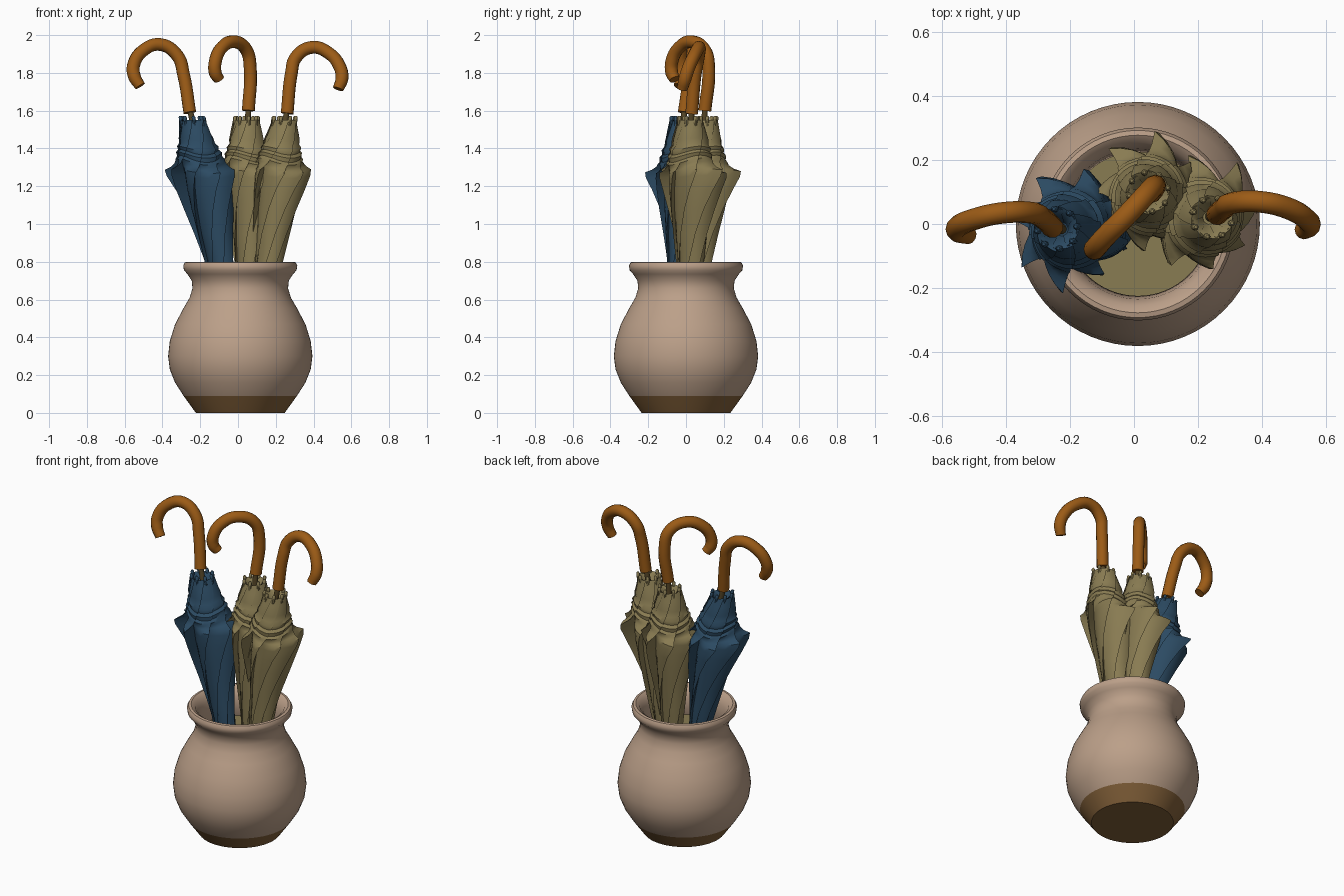
import bpy, bmesh, math, random
from mathutils import Vector

cube = bpy.data.objects.get("Cube")
if cube:
    bpy.data.objects.remove(cube, do_unlink=True)
random.seed(4)


def material(name, rgb):
    m = bpy.data.materials.new(name)
    m.use_nodes = True
    color = (*rgb, 1)
    m.diffuse_color = color
    node = m.node_tree.nodes["Principled BSDF"]
    node.inputs["Base Color"].default_value = color
    node.inputs["Roughness"].default_value = 0.7
    return m


CLAY = material("glazed clay", (0.50, 0.35, 0.25))
BARE = material("bare brown clay", (0.22, 0.115, 0.04))
WOOD = material("orange wood", (0.33, 0.105, 0.008))
OLIVE = material("olive fabric", (0.25, 0.20, 0.085))
BLUE = material("navy fabric", (0.025, 0.07, 0.125))
METAL = material("dark bronze", (0.09, 0.06, 0.02))


def finish(name, bm, mats, angle=40):
    bmesh.ops.recalc_face_normals(bm, faces=bm.faces[:])
    mesh = bpy.data.meshes.new(name)
    bm.to_mesh(mesh)
    bm.free()
    for m in mats:
        mesh.materials.append(m)
    obj = bpy.data.objects.new(name, mesh)
    bpy.context.collection.objects.link(obj)
    smooth(obj, angle)
    return obj


def smooth(obj, angle):
    bpy.ops.object.select_all(action='DESELECT')
    obj.select_set(True)
    bpy.context.view_layer.objects.active = obj
    bpy.ops.object.shade_smooth_by_angle(angle=math.radians(angle))


def skin(bm, rings, cap_start=True, cap_end=True):
    """Join closed rings of points with quads."""
    loops = [[bm.verts.new(p) for p in ring] for ring in rings]
    n = len(loops[0])
    for a, b in zip(loops, loops[1:]):
        for i in range(n):
            j = (i + 1) % n
            bm.faces.new((a[i], a[j], b[j], b[i]))
    if cap_start:
        bm.faces.new(loops[0][::-1])
    if cap_end:
        bm.faces.new(loops[-1])


def circle(x, y, z, r, n):
    return [(x + r * math.cos(math.tau * i / n), y + r * math.sin(math.tau * i / n), z)
            for i in range(n)]


def tube(name, points, radius, mat):
    curve = bpy.data.curves.new(name, 'CURVE')
    curve.dimensions = '3D'
    curve.bevel_depth = radius
    curve.bevel_resolution = 4
    curve.resolution_u = 6
    curve.use_fill_caps = True
    spline = curve.splines.new('BEZIER')
    spline.bezier_points.add(len(points) - 1)
    for bp, p in zip(spline.bezier_points, points):
        bp.co = p
        bp.handle_left_type = bp.handle_right_type = 'AUTO'
    spline.bezier_points[-1].radius = 0.85
    obj = bpy.data.objects.new(name, curve)
    bpy.context.collection.objects.link(obj)
    bpy.ops.object.select_all(action='DESELECT')
    obj.select_set(True)
    bpy.context.view_layer.objects.active = obj
    bpy.ops.object.convert(target='MESH')
    obj = bpy.context.view_layer.objects.active
    obj.data.materials.clear()
    obj.data.materials.append(mat)
    smooth(obj, 50)


# Pot: turned profile, outside up to the rolled rim and down the inside
POT_X = 0.012
outside = [(.235, 0), (.30, .09), (.345, .16), (.373, .23), (.382, .30), (.373, .38),
           (.345, .47), (.30, .555), (.268, .61), (.253, .66), (.257, .70), (.28, .735),
           (.298, .755), (.302, .78), (.293, .797), (.278, .80)]
inside = [(.255, .785), (.235, .74), (.225, .66), (.26, .57), (.33, .42), (.35, .30), (.28, .08)]
bm = bmesh.new()
skin(bm, [circle(POT_X, 0, z, r, 64) for r, z in outside + inside])
bm.normal_update()
for f in bm.faces:
    if max(v.co.z for v in f.verts) < 0.1 and max(v.co.xy.length for v in f.verts) > 0.2:
        f.material_index = 1
for f in bm.faces:
    if len(f.verts) > 4 and f.calc_center_median().z > 0.05:
        f.material_index = 0
finish("pot", bm, [CLAY, BARE])

# Loose fabric filling the pot below the rim
bm = bmesh.new()
skin(bm, [circle(POT_X, 0, z, r, 48) for r, z in ((.235, .60), (.235, .62))])
finish("fabric_fill", bm, [OLIVE])

# Furled canopy: height, inner radius, pleat depth
LEVELS = [(.10, .012, .002), (.50, .045, .015), (.80, .060, .022), (.95, .072, .033),
          (1.08, .085, .052), (1.18, .095, .075), (1.25, .100, .098), (1.28, .105, .095),
          (1.295, .108, .055), (1.315, .112, .025), (1.33, .120, .012), (1.345, .108, .012),
          (1.365, .112, .012), (1.38, .098, .012), (1.40, .102, .012), (1.42, .088, .012),
          (1.45, .086, .012), (1.50, .072, .012), (1.55, .060, .012), (1.54, .045, .008),
          (1.48, .020, .003)]
PLEATS, STEPS = 8, 7


def umbrella(name, low, high, fabric, hook, spin):
    """Low and high are the axis at heights 0.8 and 1.55."""
    low, high = Vector((*low, 0.8)), Vector((*high, 1.55))

    def axis(z):
        return low.lerp(high, (z - 0.8) / 0.75)

    flare = [random.uniform(0.55, 1.1) for _ in range(PLEATS)]
    rings = []
    for z, radius, depth in LEVELS:
        c = axis(z)
        twist = spin + 2.2 * (min(z, 1.3) - 0.8) + 3.5 * max(z - 1.3, 0)
        ring = []
        for k in range(PLEATS):
            for s in range(STEPS):
                u = s / (STEPS - 1)
                # each pleat swells outward and laps over the next one
                a = twist + math.tau * (k + 1.3 * u) / PLEATS
                r = radius + depth * flare[k] * u ** 1.4
                droop = 0.02 * math.sin(2 * a + spin) * max(0, 1 - abs(z - 1.34) / 0.15)
                ring.append((c.x + r * math.cos(a), c.y + r * math.sin(a), z + droop))
        rings.append(ring)
    bm = bmesh.new()
    skin(bm, rings)
    finish(name + "_canopy", bm, [fabric], 45)

    # Rib tips around the open end
    bm = bmesh.new()
    for k in range(PLEATS):
        a = spin + math.tau * k / PLEATS
        rim = Vector((math.cos(a), math.sin(a), 0)) * 0.062
        skin(bm, [circle(*(axis(z) + rim), r, 8)
                  for z, r in ((1.49, .008), (1.54, .010), (1.565, .010), (1.572, .005))])
    finish(name + "_rib_tips", bm, [fabric])

    tube(name + "_shaft", [axis(1.4), Vector(hook[0]) + Vector((0, 0, .02))], 0.018, METAL)
    tube(name + "_handle", hook, 0.034, WOOD)


umbrella("left_umbrella", (.155, .02), (.245, .02), OLIVE,
         [(.26, .03, 1.585), (.283, .05, 1.80), (.305, .065, 1.88), (.39, .07, 1.935),
          (.48, .05, 1.905), (.54, .015, 1.83), (.55, -.005, 1.77), (.53, -.02, 1.715)], 0.5)
umbrella("middle_umbrella", (.055, .06), (.045, .10), OLIVE,
         [(.055, .10, 1.60), (.065, .12, 1.82), (.045, .10, 1.92), (-.02, .03, 1.965),
          (-.085, -.035, 1.935), (-.12, -.075, 1.86), (-.12, -.075, 1.80),
          (-.10, -.06, 1.765)], 0.2)
umbrella("right_umbrella", (-.10, -.03), (-.24, -.015), BLUE,
         [(-.255, -.01, 1.59), (-.288, .02, 1.79), (-.32, .035, 1.89), (-.41, .035, 1.95),
          (-.50, .015, 1.92), (-.553, -.01, 1.84), (-.548, -.025, 1.78),
          (-.518, -.035, 1.73)], 0.9)
